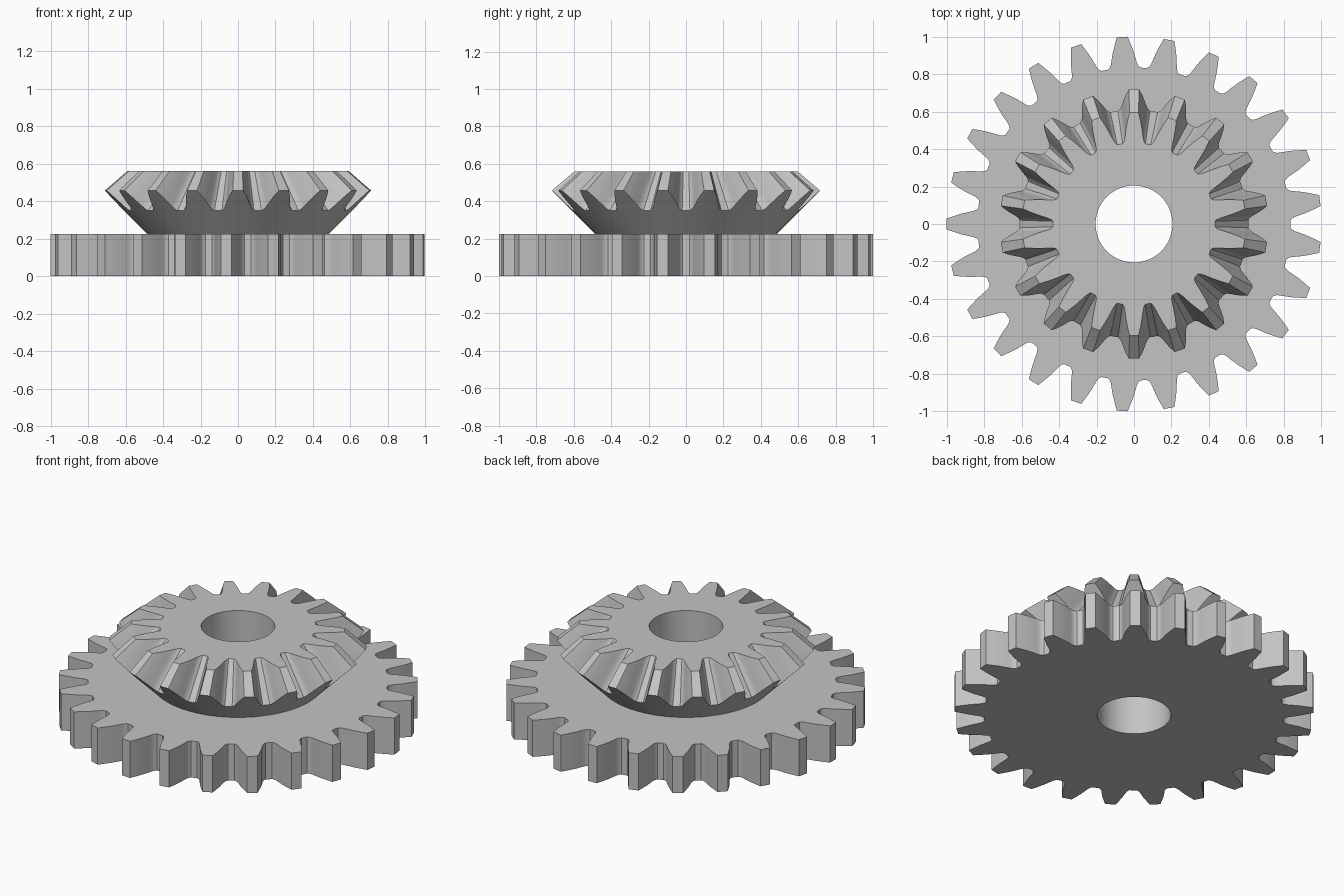
import bpy, bmesh
from math import cos, sin, pi, radians

cube = bpy.data.objects.get("Cube")
if cube:
    bpy.data.objects.remove(cube, do_unlink=True)

GREY = (0.55, 0.55, 0.55, 1)
steel = bpy.data.materials.new("grey metal")
steel.use_nodes = True
steel.diffuse_color = GREY
steel.node_tree.nodes["Principled BSDF"].inputs["Base Color"].default_value = GREY

BORE = 0.205
PLATE_TOP = 0.225
TOP = 0.56


def gear_outline(teeth, start, half_tooth):
    """Polar outline (angle, radius) from one half tooth given as (half width, radius)."""
    half = [(w / r, r) for w, r in half_tooth]
    root = half_tooth[-1][1]
    tooth = [(-a, r) for a, r in reversed(half)] + half + [(pi / teeth, root)]
    return [(start + 2 * pi * i / teeth + a, r) for i in range(teeth) for a, r in tooth]


def polar_ring(outline, place):
    """Turn an outline into points; place maps a radius to (radius, height)."""
    points = []
    for a, r in outline:
        rr, z = place(r)
        points.append((rr * cos(a), rr * sin(a), z))
    return points


def ring_solid(name, rings):
    """Bridge a closed cycle of rings into a solid with a bore."""
    bm = bmesh.new()
    loops = [[bm.verts.new(p) for p in ring] for ring in rings]
    n = len(loops[0])
    for k, low in enumerate(loops):
        high = loops[(k + 1) % len(loops)]
        for i in range(n):
            j = (i + 1) % n
            bm.faces.new((low[i], low[j], high[j], high[i]))
    bmesh.ops.recalc_face_normals(bm, faces=bm.faces[:])
    mesh = bpy.data.meshes.new(name)
    bm.to_mesh(mesh)
    bm.free()
    mesh.materials.append(steel)
    obj = bpy.data.objects.new(name, mesh)
    bpy.context.collection.objects.link(obj)
    bpy.ops.object.select_all(action='DESELECT')
    obj.select_set(True)
    bpy.context.view_layer.objects.active = obj
    bpy.ops.object.shade_smooth_by_angle(angle=radians(28))
    return obj


# Flat spur gear at the base
spur = gear_outline(25, pi, [(0.029, 1.0), (0.043, 0.96), (0.056, 0.92), (0.065, 0.88),
                             (0.07, 0.858), (0.077, 0.843), (0.087, 0.835)])
ring_solid("spur_gear", [
    polar_ring(spur, lambda r: (BORE, 0)),
    polar_ring(spur, lambda r: (BORE, PLATE_TOP)),
    polar_ring(spur, lambda r: (r, PLATE_TOP)),
    polar_ring(spur, lambda r: (r, 0)),
])

# Bevel gear on top: teeth lie on a back cone and taper towards an apex
APEX = 1.07
CONE = 0.26


def on_back_cone(r):
    return r, r - CONE


def on_top(r):
    return r * (APEX - TOP) / (APEX - (r - CONE)), TOP


bevel = gear_outline(18, pi / 2, [(0.028, 0.717), (0.044, 0.69), (0.057, 0.66),
                                  (0.066, 0.635), (0.074, 0.619), (0.086, 0.61)])
ring_solid("bevel_gear", [
    polar_ring(bevel, lambda r: (BORE, PLATE_TOP)),
    polar_ring(bevel, lambda r: (BORE, TOP)),
    polar_ring(bevel, on_top),
    polar_ring(bevel, on_back_cone),
    polar_ring(bevel, lambda r: (PLATE_TOP + CONE, PLATE_TOP)),
])
